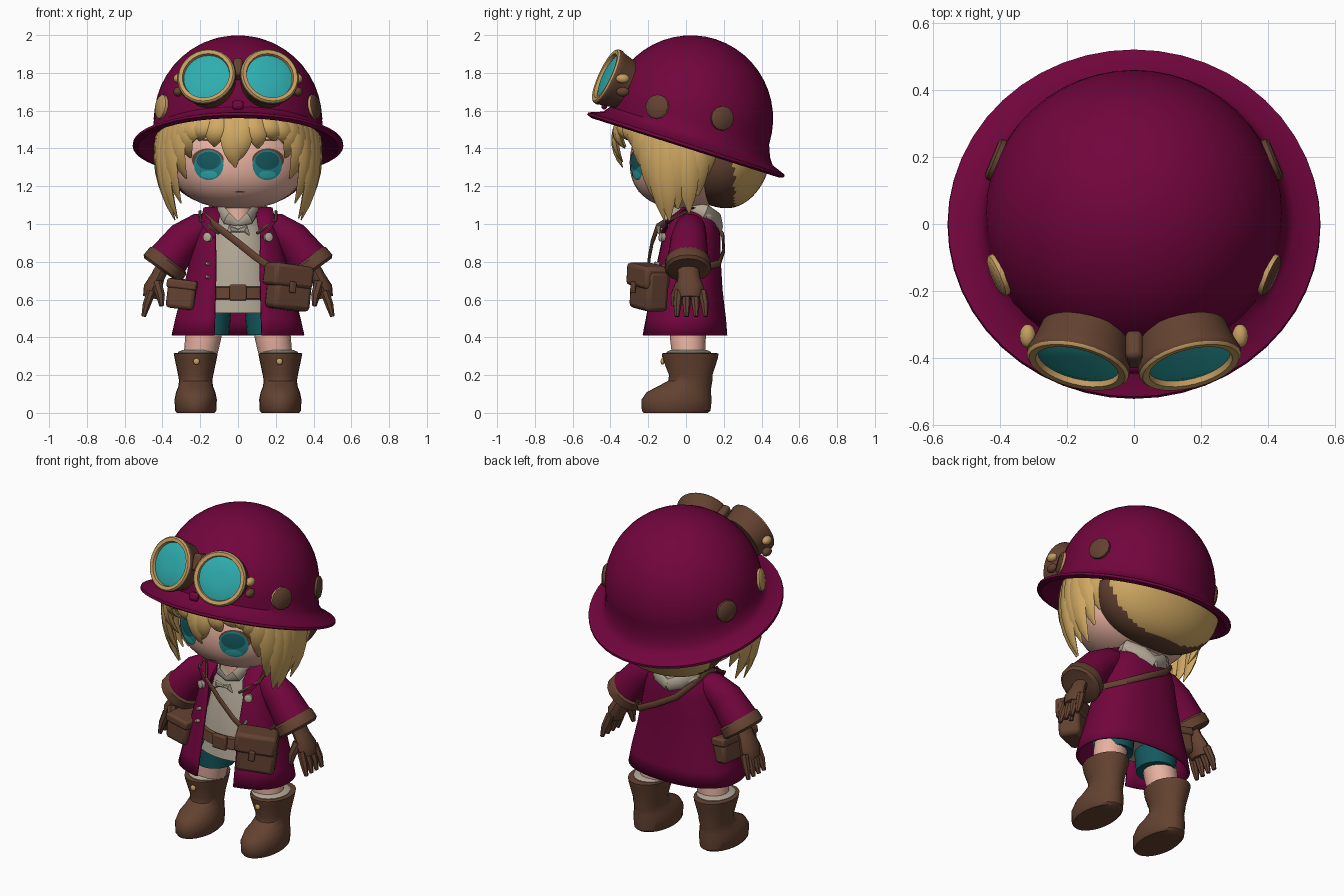
import bpy, bmesh
from math import sin, cos, pi, radians, asin, copysign, sqrt
from mathutils import Vector

cube = bpy.data.objects.get("Cube")
if cube:
    bpy.data.objects.remove(cube)


def material(name, r, g, b):
    m = bpy.data.materials.new(name)
    m.use_nodes = True
    m.diffuse_color = (r, g, b, 1)
    m.node_tree.nodes["Principled BSDF"].inputs["Base Color"].default_value = (r, g, b, 1)
    return m


PLUM = material("plum cloth", .165, .0015, .046)
BROWN = material("brown leather", .125, .054, .030)
GOLD = material("golden blond", .64, .40, .125)
BRASS = material("worn brass", .56, .34, .12)
SKIN = material("skin", .80, .44, .35)
CREAM = material("cream cloth", .44, .385, .30)
LENS = material("bright teal glass", .028, .42, .43)
TEAL = material("dark teal", .007, .10, .115)
IRIS = material("iris teal", .015, .24, .26)

made = []


def build(name, verts, faces, mats, rule=None, loc=(0, 0, 0), rot=(0, 0, 0)):
    """Mesh object; rule(face) picks the material slot."""
    bm = bmesh.new()
    vs = [bm.verts.new(v) for v in verts]
    for f in faces:
        bm.faces.new([vs[i] for i in f])
    bmesh.ops.recalc_face_normals(bm, faces=bm.faces)
    bm.normal_update()
    if rule:
        for f in bm.faces:
            f.material_index = int(rule(f))
    me = bpy.data.meshes.new(name)
    bm.to_mesh(me)
    bm.free()
    for m in mats if isinstance(mats, list) else [mats]:
        me.materials.append(m)
    ob = bpy.data.objects.new(name, me)
    bpy.context.collection.objects.link(ob)
    ob.location, ob.rotation_euler = loc, rot
    made.append(ob)
    return ob


def skin_rings(rows, n, caps=True):
    faces = [(i * n + j, i * n + (j + 1) % n, (i + 1) * n + (j + 1) % n, (i + 1) * n + j)
             for i in range(rows - 1) for j in range(n)]
    if caps:
        faces += [tuple(range(n)), tuple(range((rows - 1) * n, rows * n))]
    return faces


def stack(name, rows, mats, n=24, **kw):
    """Loft of horizontal ovals: (z, rx, ry, cy)."""
    verts = []
    for z, rx, *rest in rows:
        ry = rest[0] if rest else rx
        cy = rest[1] if len(rest) > 1 else 0
        verts += [(rx * cos(2 * pi * j / n), cy + ry * sin(2 * pi * j / n), z) for j in range(n)]
    return build(name, verts, skin_rings(len(rows), n), mats, **kw)


def girth(w, p):
    """Relative width at relative height w; p = 2 is a sphere, more is boxier."""
    return max(0, 1 - abs(w) ** p) ** (1 / p) + 1e-3


def ball(name, r, mats, loc, p=2, **kw):
    rows = [(r[2] * w, r[0] * girth(w, p), r[1] * girth(w, p)) for w in (-cos(pi * i / 20) for i in range(21))]
    return stack(name, rows, mats, 32, loc=loc, **kw)


def tube(name, pts, radii, mat, n=8, flat=1, ref=(0, 1, 0)):
    """Tapered oval tube along a path, wide along ref."""
    pts = [Vector(p) for p in pts]
    verts = []
    for i, p in enumerate(pts):
        t = (pts[min(i + 1, len(pts) - 1)] - pts[max(i - 1, 0)]).normalized()
        u = Vector(ref)
        u = (u - t * u.dot(t)).normalized()
        v = t.cross(u)
        r = radii[i] if isinstance(radii, (list, tuple)) else radii
        verts += [p + u * r * cos(2 * pi * j / n) + v * r * flat * sin(2 * pi * j / n) for j in range(n)]
    return build(name, verts, skin_rings(len(pts), n), mat)


def box(name, size, mat, loc, rot=(0, 0, 0), bevel=.015):
    x, y, z = (s / 2 for s in size)
    verts = [(a * x, b * y, c * z) for c in (-1, 1) for a, b in ((-1, -1), (1, -1), (1, 1), (-1, 1))]
    ob = build(name, verts, skin_rings(2, 4), mat, loc=loc, rot=rot)
    m = ob.modifiers.new("rounded edges", "BEVEL")
    m.width, m.segments = bevel, 2


def aim(direction):
    return Vector(direction).to_track_quat("Z", "Y").to_euler()


# Helmet: dome with a flared brim, tipped back
TIP = (radians(-17.6), 0, 0)
dome = [(.13 + .445 * sin(a), .445 * cos(a) + 1e-4) for a in (pi / 2 * i / 12 for i in range(13))]
brim = [(.04, .42), (-.022, .53), (-.012, .558), (.002, .556), (.03, .48), (.065, .453)]
stack("helmet", [(z, r, r * .98, .002) for z, r in brim] + [(z, r, r * .985, -.018) for z, r in dome],
      PLUM, 48, loc=(0, 0, 1.425), rot=TIP)
center = Vector((0, .022, 1.552))
for s, side in ((1, "left"), (-1, "right")):
    for y, z in ((-.15, 1.62), (.19, 1.56)):
        d = Vector((0, y, z)) - center
        d.x = s * sqrt(.194 - d.y ** 2 - d.z ** 2)
        stack(side + "_helmet_stud", [(-.03, .065), (.012, .065), (.02, .055)], [BROWN, BRASS], 12,
              rule=lambda f: y < 0 and (s < 0 or abs(f.normal.z) < .5), loc=center + d, rot=aim(d))

# Goggles
for s, side in ((1, "left"), (-1, "right")):
    rot, loc = aim((s * .22, -.88, .41)), Vector((s * .167, -.415, 1.78))
    stack(side + "_goggle_cup",
          [(-.1, .135), (-.03, .15), (-.01, .158), (.008, .156), (.016, .148), (.014, .128), (-.004, .124)],
          [BROWN, BRASS], 28, rule=lambda f: f.calc_center_median().z > .003, loc=loc, rot=rot)
    stack(side + "_goggle_lens", [(-.004, .127), (.008, .09), (.012, .04)], LENS, 24, loc=loc, rot=rot)
    for dz, m in ((-.04, BROWN), (.03, BRASS)):
        ball(side + "_goggle_knob", (.024, .035, .025), m, (s * .318, -.335, 1.74 + dz))
box("goggle_bridge", (.05, .09, .1), BROWN, (0, -.375, 1.82), (-.4, 0, 0))
box("helmet_front_clip", (.06, .03, .05), PLUM, (0, -.43, 1.63), (-.3, 0, 0))

# Head and face
HEAD, HR, FULL = Vector((0, -.005, 1.325)), Vector((.35, .293, .245)), 2.3
ball("head", HR, SKIN, HEAD, FULL)


def face_patch(name, x, z, rx, rz, mat, lift):
    n, verts = 20, []
    for k in (1, .66, .33, .01):
        for j in range(n):
            px, pz = x + k * rx * cos(2 * pi * j / n), z + k * rz * sin(2 * pi * j / n)
            depth = sqrt(max(0, girth((pz - HEAD.z) / HR.z, FULL) ** 2 - (px / HR.x) ** 2))
            verts.append((px, HEAD.y - HR.y * depth - lift, pz))
    build(name, verts, skin_rings(4, n, False), mat)


for s, side in ((1, "left"), (-1, "right")):
    face_patch(side + "_eyelid", s * .16, 1.34, .085, .06, BROWN, .002)
    face_patch(side + "_iris", s * .155, 1.312, .078, .08, IRIS, .004)
    face_patch(side + "_pupil", s * .155, 1.335, .064, .048, TEAL, .006)
    face_patch(side + "_lower_iris", s * .155, 1.262, .045, .02, LENS, .006)
    face_patch(side + "_brow", s * .16, 1.445, .055, .005, BROWN, .003)
face_patch("mouth", .01, 1.17, .028, .004, BROWN, .003)

# Hair: crown, bun cut off under the brim, and pointed locks
ball("hair_crown", (.4, .335, .1), GOLD, (0, .005, 1.525))
bun = [(-.272 * cos(a), .395 * sin(a) ** .8 + 1e-4, .235 * sin(a) ** .8 + 1e-4, .222)
       for a in (pi / 2 * i / 20 for i in range(21))]
stack("back_hair", bun, [BROWN, GOLD], 64, loc=(0, 0, 1.425), rot=TIP,
      rule=lambda f: f.calc_center_median().y > .265 - .35 * f.calc_center_median().z
      and -.235 < f.calc_center_median().z)


def lock(angle, tip, width, reach, drift=0):
    pts, radii = [], []
    for i in range(8):
        t = i / 7
        a = radians(angle + drift * t * t)
        k = .93 + .4 * t * (1 - t) + (reach - .93) * t * t
        pts.append((.42 * k * sin(a), -.365 * k * cos(a), 1.56 + (tip - 1.56) * t))
        radii.append(width * (1 - t ** 4) + .006)
    a = radians(angle)
    tube("hair_lock", pts, radii, GOLD, 6, .4, (cos(a), sin(a), 0))


for angle, tip, drift in ((-6, 1.3, 4), (4, 1.33, -5), (13, 1.4, 3), (-16, 1.41, -3),
                          (24, 1.44, 6), (-26, 1.44, -6), (33, 1.42, 8), (-34, 1.42, -8)):
    lock(angle, tip, .05, .92, drift)
for s in (1, -1):
    for angle, tip, drift in ((42, 1.35, 4), (49, 1.24, 3), (57, 1.11, 3), (66, 1.03, 1), (74, 1.02, -1),
                              (82, 1.08, 0), (91, 1.06, 2), (100, 1.15, 2), (109, 1.24, 0)):
        lock(s * angle, tip, .06, .83, s * drift)

# Neck, shirt and belt
stack("neck", [(.98, .08), (1.12, .075)], SKIN, 16)
stack("shirt", [(.53, .24, .168), (.7, .2, .145), (.95, .15, .12, .01), (1.03, .11, .09, .02),
                (1.07, .095, .085, .02)], CREAM, 28)
stack("belt", [(.6, .23, .17), (.605, .236, .176), (.665, .226, .168), (.67, .22, .16)], BROWN, 28)
box("belt_buckle", (.09, .03, .085), BROWN, (0, -.175, .637), bevel=.008)
for s in (1, -1):
    tube("shirt_collar", [(0, -.115, 1.0), (s * .06, -.105, 1.03), (s * .1, -.03, 1.09)],
         [.012, .035, .03], CREAM, 8, .3, (0, 0, 1))
    tube("neck_bow", [(0, -.135, .965), (s * .04, -.145, .975), (s * .06, -.14, .94)],
         [.01, .022, .004], CREAM, 6, .5, (0, 0, 1))

# Coat: open-fronted shell, rows of (z, rx, ry, cy, half opening)
coat_rows = [(.41, .345, .222, -.01, .125), (.5, .325, .21, -.005, .122), (.65, .285, .187, 0, .118),
             (.8, .25, .168, .01, .115), (.93, .222, .155, .02, .12), (1.0, .195, .135, .03, .125),
             (1.045, .155, .11, .035, .1), (1.07, .12, .09, .04, .07)]
verts, n = [], 40
for z, rx, ry, cy, gap in coat_rows:
    t0 = asin((gap / rx) ** (1 / .85))
    for j in range(n):
        t = t0 + (2 * pi - 2 * t0) * j / (n - 1)
        verts.append((rx * copysign(abs(sin(t)) ** .85, sin(t)),
                      cy - ry * copysign(abs(cos(t)) ** .85, cos(t)), z))
coat = build("coat", verts, [(i * n + j, i * n + j + 1, (i + 1) * n + j + 1, (i + 1) * n + j)
                             for i in range(len(coat_rows) - 1) for j in range(n - 1)], PLUM)
thick = coat.modifiers.new("cloth thickness", "SOLIDIFY")
thick.thickness, thick.offset = .014, 0
ball("hood", (.16, .08, .045), CREAM, (0, .105, 1.05), rot=(-.7, 0, 0))

# Sides: hood edge, collar, sleeves, gloves, legs and boots
for s, side in ((1, "left"), (-1, "right")):
    tube(side + "_hood_edge", [(s * .13, .03, 1.085), (s * .15, .1, 1.065), (s * .08, .165, 1.02), (0, .18, .985)],
         [.02, .04, .045, .035], CREAM, 8, .45, (0, 0, 1))
    tube(side + "_lapel", [(s * .13, -.125, .93), (s * .15, -.1, 1.01), (s * .14, -.01, 1.08), (s * .1, .06, 1.085)],
         [.012, .05, .045, .03], PLUM, 8, .25, (s, 0, 0))
    tube(side + "_lapel_trim", [(s * .1, -.135, .95), (s * .2, -.09, 1.02), (s * .2, 0, 1.065)],
         .009, BROWN, 6)
    for z, r in ((.93, .024), (.79, .01), (.72, .01)):
        stack(side + "_coat_button", [(-.01, r), (.012, r), (.016, r * .6)], CREAM, 10,
              loc=(s * .16, -.125 - (.93 - z) * .2, z), rot=aim((s * .4, -1, .1)))
    tube(side + "_sleeve", [(s * .13, .03, .99), (s * .2, .025, .98), (s * .28, .015, .925), (s * .39, .01, .785)],
         [.06, .08, .096, .112], PLUM, 16)
    tube(side + "_cuff", [(s * .363, .01, .815), (s * .37, .01, .806), (s * .4, .01, .765), (s * .407, .01, .755)],
         [.108, .12, .123, .108], BROWN, 16)
    tube(side + "_glove", [(s * .39, .01, .79), (s * .425, .015, .72), (s * .452, .02, .66), (s * .465, .02, .61)],
         [.055, .058, .075, .06], BROWN, 12, .65)
    for i in range(4):
        y = -.04 + .042 * i
        tube(side + "_finger", [(s * .458, y, .645), (s * .483, y * 1.15, .575), (s * .5, y * 1.2, .51)],
             [.024, .022, .012], BROWN, 7)
    tube(side + "_thumb", [(s * .43, -.03, .69), (s * .41, -.06, .62), (s * .405, -.065, .565)],
         [.028, .024, .012], BROWN, 7)
    stack(side + "_shorts_leg", [(.412, .108, .115), (.6, .125, .13)], TEAL, 20, loc=(s * .155, .005, 0))
    tube(side + "_leg", [(s * .165, .01, .5), (s * .185, .01, .4), (s * .205, .015, .27)],
         [.095, .095, .085], SKIN, 16)
    stack(side + "_sock", [(.29, .1, .115), (.322, .104, .12), (.332, .08, .1)], CREAM, 18,
          loc=(s * .215, .015, 0))
    stack(side + "_boot", [(0, .1, .17, -.055), (.012, .109, .182, -.052), (.07, .112, .186, -.05),
                           (.11, .104, .17, -.038), (.14, .092, .142, -.008), (.17, .088, .117, .023),
                           (.2, .093, .115, .025), (.29, .112, .147, .022), (.315, .117, .15, .022),
                           (.318, .1, .125, .02)], BROWN, 24, loc=(s * .224, 0, 0))
    ball(side + "_boot_button", (.017, .01, .017), BRASS, (s * .22, -.124, .272))

# Satchel, hip pouch and shoulder strap
turn = (0, .12, radians(28))
box("satchel", (.22, .13, .22), BROWN, (.27, -.195, .655), turn, .025)
box("satchel_flap", (.235, .15, .12), BROWN, (.267, -.2, .725), turn, .02)
box("satchel_clasp", (.035, .02, .06), BROWN, (.29, -.28, .665), turn, .006)
box("hip_pouch", (.15, .28, .15), BROWN, (-.285, -.035, .625), (0, .12, radians(-8)), .02)
box("hip_pouch_flap", (.16, .29, .05), BROWN, (-.28, -.035, .68), (0, .12, radians(-8)), .012)
tube("shoulder_strap", [(.31, -.13, .77), (.28, .08, .77), (.2, .175, .79), (.07, .2, .86), (-.07, .195, .94),
                        (-.15, .14, 1.02), (-.175, .04, 1.06), (-.17, -.06, 1.04), (-.11, -.15, .985),
                        (0, -.18, .9), (.1, -.195, .82), (.19, -.2, .76)], .019, BROWN, 8, .4, (0, 0, 1))

# Smooth shading with crisp edges
bpy.ops.object.select_all(action="DESELECT")
for ob in made:
    ob.select_set(True)
bpy.context.view_layer.objects.active = made[0]
bpy.ops.object.shade_smooth_by_angle(angle=radians(40))
